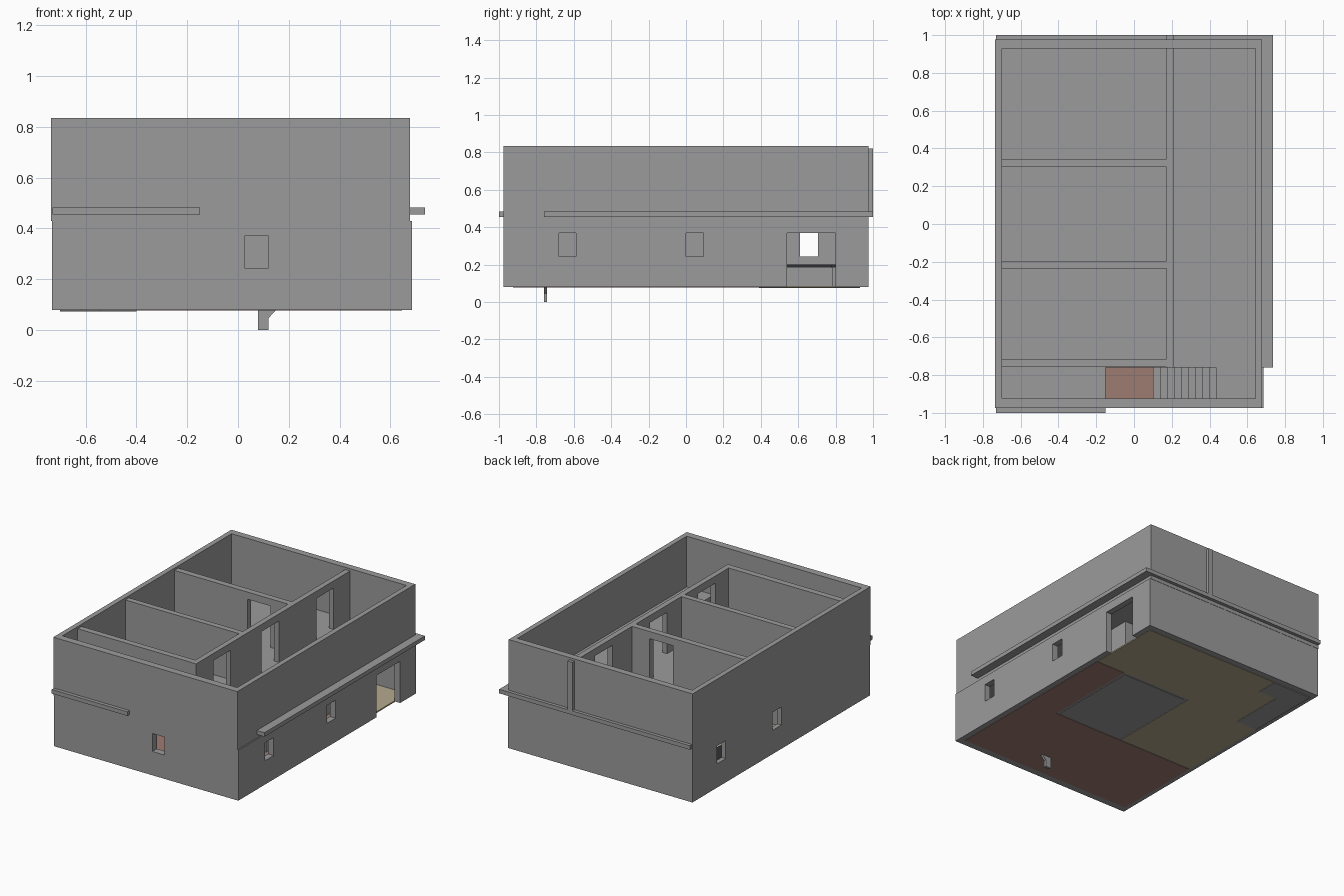
import bpy
import bmesh
from mathutils import Vector

cube = bpy.data.objects.get("Cube")
if cube:
    bpy.data.objects.remove(cube, do_unlink=True)


def material(name, rgb):
    m = bpy.data.materials.new(name)
    m.use_nodes = True
    colour = (*rgb, 1)
    m.diffuse_color = colour
    m.node_tree.nodes["Principled BSDF"].inputs["Base Color"].default_value = colour
    return m


GREY = material("plaster grey", (0.33, 0.33, 0.33))
RED = material("red brown floor", (0.34, 0.20, 0.17))
TAN = material("tan floor", (0.46, 0.40, 0.27))
DARK = material("dark countertop", (0.03, 0.03, 0.03))


def finish(name, bm, mat):
    bmesh.ops.recalc_face_normals(bm, faces=bm.faces)
    mesh = bpy.data.meshes.new(name)
    bm.to_mesh(mesh)
    bm.free()
    mesh.materials.append(mat)
    obj = bpy.data.objects.new(name, mesh)
    bpy.context.collection.objects.link(obj)
    return obj


def box(name, x, y, z, mat=GREY):
    bm = bmesh.new()
    made = bmesh.ops.create_cube(bm, size=1)
    lo, hi = Vector((x[0], y[0], z[0])), Vector((x[1], y[1], z[1]))
    for v in made["verts"]:
        v.co = Vector([(l + h) / 2 + c * (h - l) for l, h, c in zip(lo, hi, v.co)])
    return finish(name, bm, mat)


def prism(name, outline, axis, a, b, mat=GREY):
    """Extrude a 2D outline along y or z."""
    bm = bmesh.new()
    place = (lambda u, v: (u, a, v)) if axis == "y" else (lambda u, v: (u, v, a))
    face = bm.faces.new([bm.verts.new(place(u, v)) for u, v in outline])
    made = bmesh.ops.extrude_face_region(bm, geom=[face])
    move = Vector((0, b - a, 0)) if axis == "y" else Vector((0, 0, b - a))
    for v in made["geom"]:
        if isinstance(v, bmesh.types.BMVert):
            v.co += move
    return finish(name, bm, mat)


def cut(obj, x, y, z):
    """Carve a box-shaped opening."""
    cutter = box("opening_cutter", x, y, z)
    cutter.hide_render = True
    mod = obj.modifiers.new("opening", "BOOLEAN")
    mod.operation = "DIFFERENCE"
    mod.solver = "EXACT"
    mod.object = cutter
    bpy.context.view_layer.objects.active = obj
    bpy.ops.object.modifier_apply(modifier=mod.name)
    bpy.data.objects.remove(cutter, do_unlink=True)


GROUND, SEAM, TOP = 0.08, 0.43, 0.835
SLAB = (0.455, 0.483)
ROOM = (GROUND, SLAB[0])
WINDOW = (0.245, 0.37)

# Outer shells of both storeys
lower = box("lower_outer_walls", (-0.732, 0.685), (-0.975, 0.975), (GROUND, SEAM))
upper = box("upper_outer_walls", (-0.735, 0.677), (-0.975, 0.977), (SEAM, TOP))
for shell in (lower, upper):
    cut(shell, (-0.70, 0.642), (-0.925, 0.93), (0, 1))

# Windows and side entrance
RIGHT, LEFT = (0.6, 0.75), (-0.8, -0.65)
for y in (-0.68, 0):
    cut(lower, RIGHT, (y, y + 0.093), WINDOW)
for y in (0, 0.61):
    cut(lower, LEFT, (y, y + 0.095), WINDOW)
cut(lower, (0.025, 0.12), (-1, -0.9), WINDOW)
cut(lower, RIGHT, (0.54, 0.80), (0, 0.37))

# Upper floor slab with its projecting edges and the stairwell left open
prism("upper_floor_slab",
      [(-0.73, -1), (-0.15, -1), (-0.15, -0.76), (0.735, -0.76), (0.735, 1), (-0.73, 1)],
      "z", *SLAB)

# Upper partitions
UP = (SLAB[1] - 0.02, 0.82)
DOOR = (SLAB[1], 0.77)
spine = box("upper_spine_wall", (0.173, 0.21), (-0.76, 1), UP)
for y in (-0.57, -0.04, 0.56):
    cut(spine, (0.1, 0.3), (y, y + 0.19), DOOR)
for i, (y0, y1) in enumerate([(-0.758, -0.715), (-0.235, -0.195), (0.302, 0.345)]):
    wall = box(f"upper_cross_wall_{i + 1}", (-0.71, 0.18), (y0, y1), UP)
    if i == 2:
        cut(wall, (-0.14, 0.04), (0.2, 0.4), DOOR)

# Lower partitions around the inner room
front_wall = box("lower_front_partition", (-0.71, 0.42), (-0.295, -0.26), ROOM)
cut(front_wall, (-0.38, -0.22), (-0.4, -0.2), (0, 0.37))
box("lower_back_partition", (-0.12, 0.42), (0.38, 0.415), ROOM)
box("lower_left_partition", (-0.12, -0.085), (-0.28, 0.39), ROOM)
box("lower_right_partition", (0.385, 0.42), (-0.28, 0.39), ROOM)

# Ground floors
FLOOR = (0.077, 0.086)
prism("front_floor",
      [(-0.70, -0.925), (0.645, -0.925), (0.645, 0.40), (0.42, 0.40), (0.42, -0.28), (-0.70, -0.28)],
      "z", *FLOOR, RED)
prism("back_floor",
      [(-0.70, -0.275), (-0.12, -0.275), (-0.12, 0.405), (0.645, 0.405), (0.645, 0.93), (-0.70, 0.93)],
      "z", *FLOOR, TAN)
box("inner_room_floor", (-0.10, 0.40), (-0.27, 0.385), FLOOR)


# Corner kitchen counter
def corner_outline(over):
    inner_x, end_x = -0.54 + over, -0.40 + over
    return [(-0.70, 0.39 - over), (inner_x, 0.39 - over), (inner_x, 0.78 - over),
            (end_x, 0.78 - over), (end_x, 0.93), (-0.70, 0.93)]


prism("counter_cabinet", corner_outline(0), "z", 0.074, 0.185)
prism("counter_top", corner_outline(0.005), "z", 0.185, 0.20, DARK)

# Stairs, rising to a landing
COUNT = 9
START, RUN = 0.10, 0.0372
RISE = (SLAB[1] - FLOOR[1]) / (COUNT + 1)
steps = []
for i in range(COUNT):
    x, z = START + i * RUN, FLOOR[1] + i * RISE
    steps += [(x, z), (x, z + RISE)]
end = START + COUNT * RUN
steps += [(end, SLAB[1] - RISE), (end, SLAB[1] - 0.08), (START + RUN, FLOOR[1])]
prism("stairs", steps, "y", -0.925, -0.76)
box("stair_landing", (end, 0.645), (-0.93, -0.76), SLAB)
prism("stair_stringer",
      [(0.078, 0), (0.12, 0), (0.12, 0.047), (end + 0.03, 0.42), (end + 0.03, SLAB[1]),
       (end - 0.02, SLAB[1]), (0.078, 0.10)],
      "y", -0.76, -0.742)
